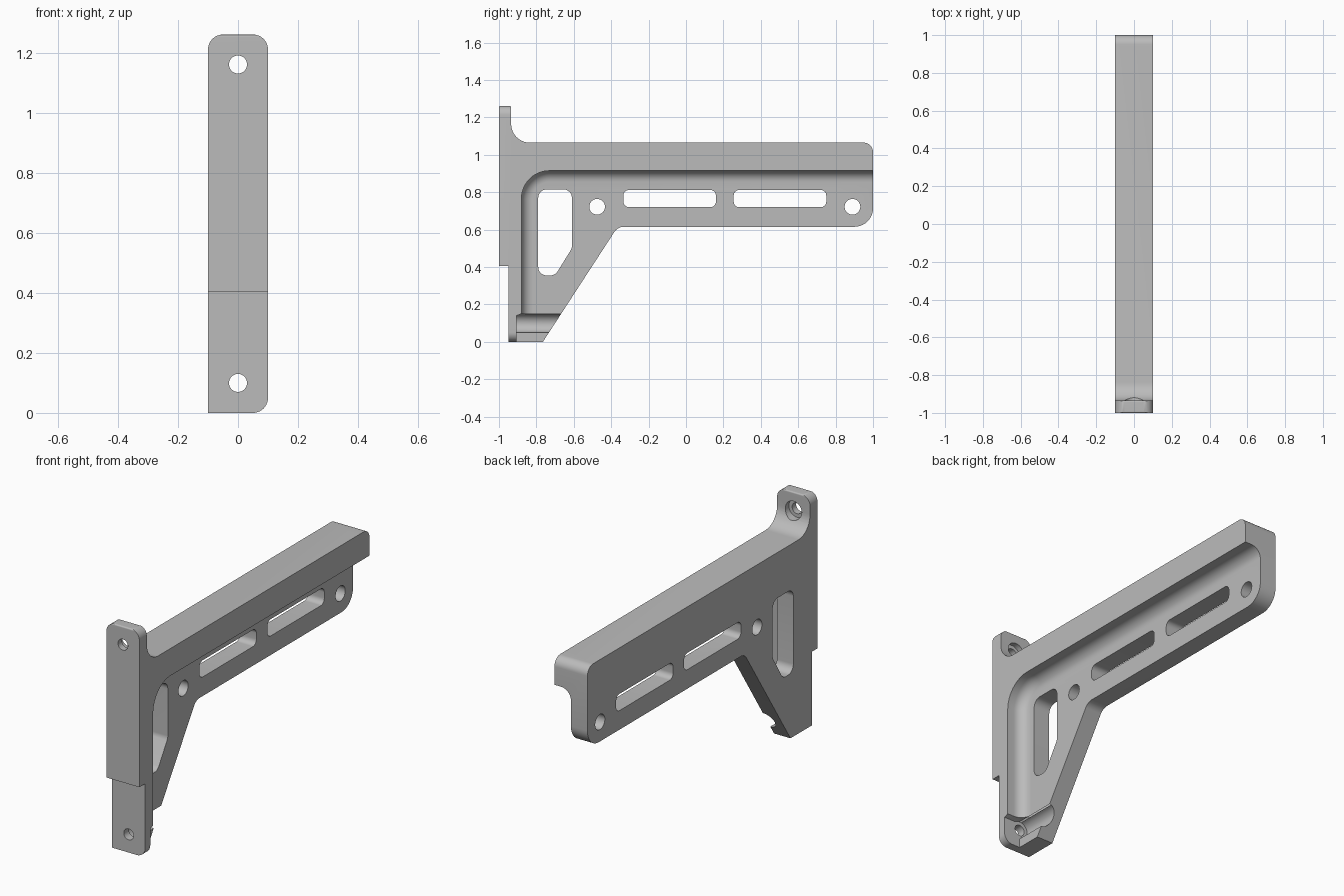
import bpy, bmesh, math
from mathutils import Vector

if "Cube" in bpy.data.objects:
    bpy.data.objects.remove(bpy.data.objects["Cube"])

grey = bpy.data.materials.new("mid grey")
grey.diffuse_color = (0.5, 0.5, 0.5, 1)
grey.use_nodes = True
grey.node_tree.nodes["Principled BSDF"].inputs["Base Color"].default_value = grey.diffuse_color


def rounded(points, seg=10):
    """Polygon of (u, v, radius) corners turned into a filleted outline."""
    out = []
    for i, (u, v, r) in enumerate(points):
        p = Vector((u, v))
        if r == 0:
            out.append(p)
            continue
        a = (Vector(points[i - 1][:2]) - p).normalized()
        b = (Vector(points[(i + 1) % len(points)][:2]) - p).normalized()
        half = a.angle(b) / 2
        c = p + (a + b).normalized() * (r / math.sin(half))
        s = p + a * (r / math.tan(half)) - c
        e = p + b * (r / math.tan(half)) - c
        sweep = math.pi - 2 * half
        for k in range(seg + 1):
            t = k / seg
            out.append(c + (s * math.sin((1 - t) * sweep) + e * math.sin(t * sweep)) / math.sin(sweep))
    return out


def loft(name, rings):
    """Closed solid through matching rings of 3D points."""
    bm = bmesh.new()
    vs = [[bm.verts.new(p) for p in ring] for ring in rings]
    n = len(rings[0])
    for a, b in zip(vs, vs[1:]):
        for i in range(n):
            bm.faces.new((a[i], a[(i + 1) % n], b[(i + 1) % n], b[i]))
    bm.faces.new(vs[0][::-1])
    bm.faces.new(vs[-1])
    bmesh.ops.recalc_face_normals(bm, faces=bm.faces)
    me = bpy.data.meshes.new(name)
    bm.to_mesh(me)
    bm.free()
    me.materials.append(grey)
    ob = bpy.data.objects.new(name, me)
    bpy.context.collection.objects.link(ob)
    return ob


def side_prism(name, outline, x0, x1):
    return loft(name, [[(x, p[0], p[1]) for p in outline] for x in (x0, x1)])


def front_prism(name, outline, y0, y1):
    return loft(name, [[(p[0], y, p[1]) for p in outline] for y in (y0, y1)])


def circle(u, v, r, n=32):
    return [(u + r * math.cos(2 * math.pi * k / n), v + r * math.sin(2 * math.pi * k / n)) for k in range(n)]


def box(u0, u1, v0, v1, r=0):
    return rounded([(u0, v0, r), (u1, v0, r), (u1, v1, r), (u0, v1, r)], 8)


# Bracket body: side silhouette extruded across the full width
bracket = side_prism("bracket", rounded([
    (-0.95, 0, 0), (-0.765, 0, 0), (-0.365, 0.615, 0.06), (1, 0.615, 0.1),
    (1, 1.065, 0.05), (-0.935, 1.065, 0.1), (-0.935, 1.262, 0.008),
    (-1, 1.262, 0.008), (-1, 0.405, 0), (-0.95, 0.405, 0)]), -0.1, 0.1)


def cut(tool, op='DIFFERENCE'):
    m = bracket.modifiers.new(tool.name, 'BOOLEAN')
    m.operation, m.solver, m.object = op, 'EXACT', tool
    bpy.context.view_layer.objects.active = bracket
    bpy.ops.object.modifier_apply(modifier=m.name)
    bpy.data.objects.remove(tool)


# Rounded corners of the mounting tabs, seen from the front
cut(front_prism("tab_corners", rounded([
    (-0.1, 0, 0), (0.1, 0, 0.05), (0.1, 1.262, 0.05), (-0.1, 1.262, 0.05)]), -1.2, 1.2), 'INTERSECT')


# Side recess leaving the web plate, with a cove along its inner edge
def recess_ring(x, d):
    arc = [(-0.73 - (0.15 - d) * math.cos(a), 0.765 + (0.15 - d) * math.sin(a))
           for a in (math.pi / 2 * k / 12 for k in range(13))]
    return [(x, y, z) for y, z in [(-0.88 + d, -0.2)] + arc + [(1.2, 0.915 - d), (1.2, -0.2)]]


R = 0.06
rings = [recess_ring(0.2, 0)]
for k in range(9):
    t = math.pi / 2 * k / 8
    rings.append(recess_ring(R - R * math.sin(t), R * (1 - math.cos(t))))
cut(loft("recess", rings))

# Openings through the web
for y0 in (-0.335, 0.255):
    cut(side_prism("slot", box(y0, y0 + 0.495, 0.72, 0.812, 0.03), -0.3, 0.3))
for y in (-0.475, 0.89):
    cut(side_prism("web_hole", circle(y, 0.722, 0.042), -0.3, 0.3))
cut(side_prism("window", rounded([
    (-0.79, 0.355, 0.045), (-0.7, 0.355, 0.045), (-0.61, 0.5, 0.045),
    (-0.61, 0.815, 0.045), (-0.79, 0.815, 0.045)]), -0.3, 0.3))

# Screw clearance at the foot, then both screw holes and the upper counterbore
cut(side_prism("foot_pocket", [(-0.905, -0.1), (-0.5, -0.1), (-0.5, 0.15),
                               (-0.88, 0.15), (-0.905, 0.14)], 0.0, 0.3))
cut(front_prism("screw_channel", circle(0, 0.1, 0.05), -0.905, -0.4))
cut(front_prism("counterbore", circle(0, 1.162, 0.05), -0.965, -0.7))
for z in (0.1, 1.162):
    cut(front_prism("screw_hole", circle(0, z, 0.03), -1.2, -0.85))

# Smooth shading with sharp edges kept
bpy.ops.object.select_all(action='DESELECT')
bracket.select_set(True)
bpy.context.view_layer.objects.active = bracket
bpy.ops.object.shade_smooth_by_angle(angle=math.radians(30))
